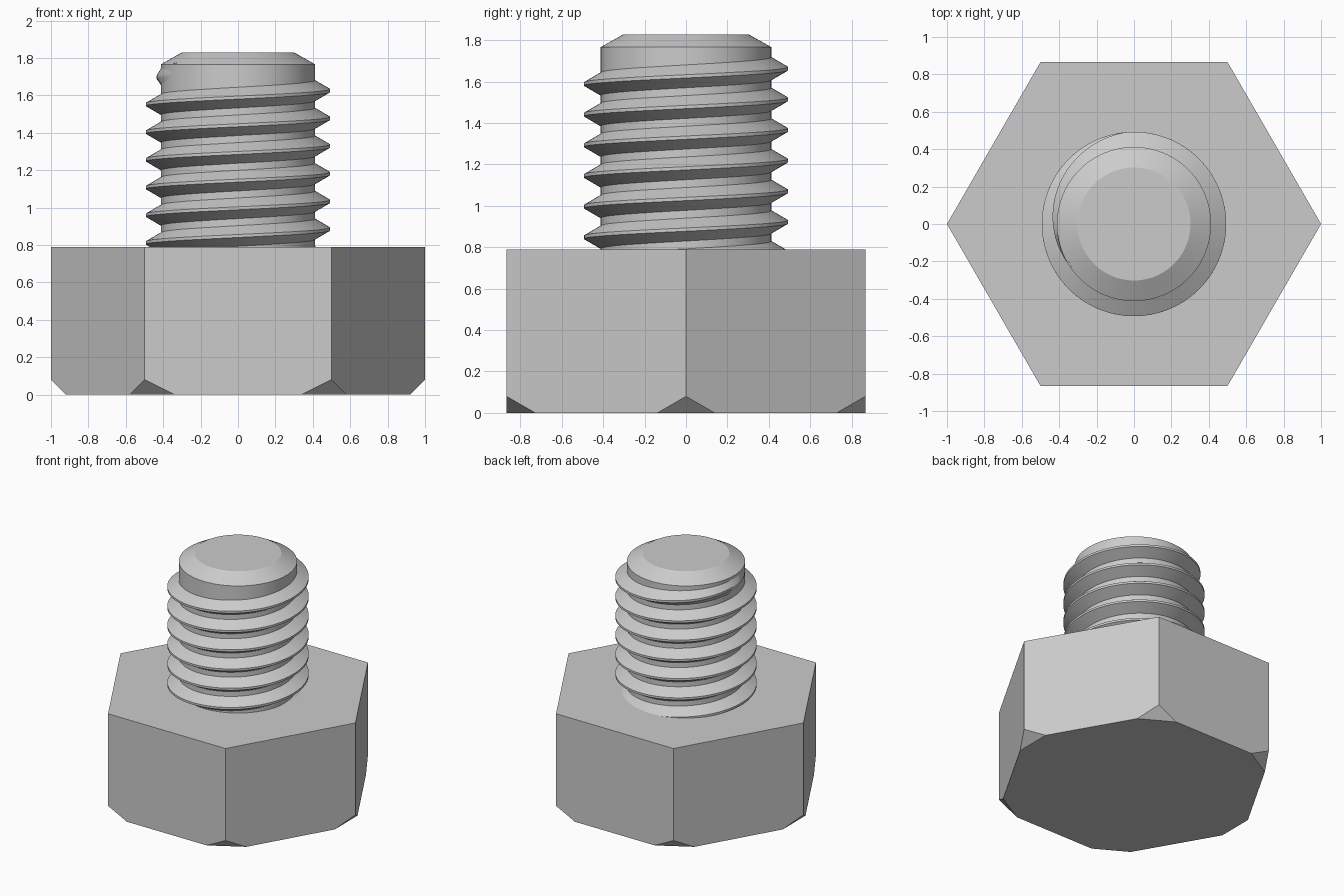
import bpy, bmesh
from math import cos, sin, pi, radians
from mathutils import Vector

cube = bpy.data.objects.get("Cube")
if cube:
    bpy.data.objects.remove(cube, do_unlink=True)

# Main dimensions
HEAD_TOP, CORNER_CUT = 0.788, 0.08
SHANK_R, CREST_R, TIP_R = 0.412, 0.493, 0.302
SHOULDER_Z, TIP_Z = 1.766, 1.828
PITCH, CREST_Z = 0.148, 1.625      # CREST_Z: height of the last crest on +x
STEPS = 96                         # segments per turn

steel = bpy.data.materials.new("grey steel")
steel.use_nodes = True
colour = (0.6, 0.6, 0.6, 1)
steel.diffuse_color = colour
steel.node_tree.nodes["Principled BSDF"].inputs["Base Color"].default_value = colour


def polar(r, a, z):
    return Vector((r * cos(a), r * sin(a), z))


def circle(r, z, n):
    return [polar(r, 2 * pi * i / n, z) for i in range(n)]


def loft(loops):
    """Skin a row of equal closed loops and cap both ends."""
    bm = bmesh.new()
    rows = [[bm.verts.new(p) for p in loop] for loop in loops]
    n = len(rows[0])
    for a, b in zip(rows, rows[1:]):
        for i in range(n):
            j = (i + 1) % n
            bm.faces.new((a[i], a[j], b[j], b[i]))
    bm.faces.new(rows[0])
    bm.faces.new(rows[-1])
    return bm


def finish(name, bm, smooth=True):
    bmesh.ops.recalc_face_normals(bm, faces=bm.faces[:])
    mesh = bpy.data.meshes.new(name)
    bm.to_mesh(mesh)
    bm.free()
    mesh.materials.append(steel)
    obj = bpy.data.objects.new(name, mesh)
    bpy.context.collection.objects.link(obj)
    if smooth:
        bpy.ops.object.select_all(action='DESELECT')
        obj.select_set(True)
        bpy.context.view_layer.objects.active = obj
        bpy.ops.object.shade_smooth_by_angle(angle=radians(25))
    return obj


# Hexagonal head with its lower corners sliced off at 45 degrees
head = loft([circle(1, 0, 6), circle(1, HEAD_TOP, 6)])
for corner in circle(1, CORNER_CUT, 6):
    outward = Vector((corner.x, corner.y, -1))
    cut = bmesh.ops.bisect_plane(
        head, geom=head.verts[:] + head.edges[:] + head.faces[:],
        plane_co=corner, plane_no=outward, clear_outer=True)
    rim = [e for e in cut["geom_cut"] if isinstance(e, bmesh.types.BMEdge)]
    bmesh.ops.holes_fill(head, edges=rim, sides=0)
finish("hex_head", head, smooth=False)

# Shank with a chamfered tip
finish("shank", loft([circle(SHANK_R, HEAD_TOP - 0.05, STEPS),
                      circle(SHANK_R, SHOULDER_Z, STEPS),
                      circle(TIP_R, TIP_Z, STEPS)]))

# Right-hand helical thread, fading into the shank at its upper end
FADE_START, FADE_END = radians(95), radians(215)
SINK, HALF_CREST, HALF_ROOT = 0.01, 0.008, 0.061
start = -6.2 * 2 * pi
count = round((FADE_END - start) / (2 * pi) * STEPS)
sections = []
for i in range(count + 1):
    a = start + (FADE_END - start) * i / count
    z = CREST_Z + PITCH * a / (2 * pi)
    fade = max(0, (a - FADE_START) / (FADE_END - FADE_START))
    crest = CREST_R + (SHANK_R - 0.003 - CREST_R) * fade
    root = SHANK_R - SINK
    sections.append([polar(root, a, z - HALF_ROOT), polar(crest, a, z - HALF_CREST),
                     polar(crest, a, z + HALF_CREST), polar(root, a, z + HALF_ROOT)])
finish("screw_thread", loft(sections))
